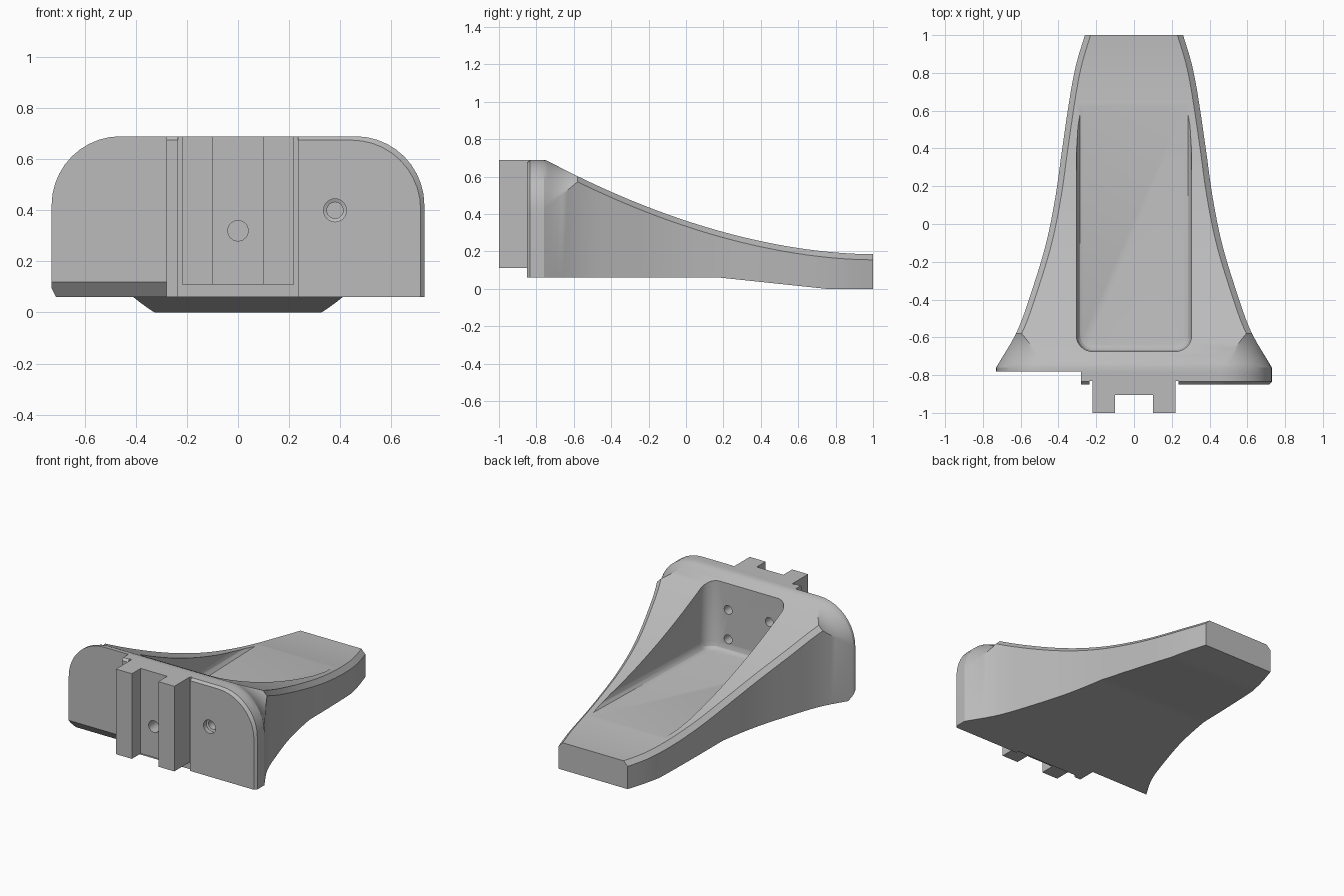
import bpy, bmesh
from math import pi, sin, cos

if "Cube" in bpy.data.objects:
    bpy.data.objects.remove(bpy.data.objects["Cube"])

grey = bpy.data.materials.new("plain grey")
grey.use_nodes = True
GREY = (0.5, 0.5, 0.5, 1)
grey.diffuse_color = GREY
grey.node_tree.nodes["Principled BSDF"].inputs["Base Color"].default_value = GREY


def loft(name, rings):
    """Skin equal-length closed rings and cap both ends."""
    bm = bmesh.new()
    loops = [[bm.verts.new(p) for p in ring] for ring in rings]
    n = len(loops[0])
    for a, b in zip(loops, loops[1:]):
        for i in range(n):
            j = (i + 1) % n
            bm.faces.new((a[i], a[j], b[j], b[i]))
    bm.faces.new(loops[0])
    bm.faces.new(loops[-1])
    bmesh.ops.recalc_face_normals(bm, faces=bm.faces)
    mesh = bpy.data.meshes.new(name)
    bm.to_mesh(mesh)
    bm.free()
    mesh.materials.append(grey)
    ob = bpy.data.objects.new(name, mesh)
    bpy.context.collection.objects.link(ob)
    return ob


def box(name, x0, x1, y0, y1, z0, z1):
    return loft(name, [[(x0, y0, z), (x1, y0, z), (x1, y1, z), (x0, y1, z)] for z in (z0, z1)])


def bore(name, x, z, stations):
    """Round cutter along y from (y, radius) stations."""
    return loft(name, [[(x + r * cos(2 * pi * i / 24), y, z + r * sin(2 * pi * i / 24))
                        for i in range(24)] for y, r in stations])


def cut(target, *cutters):
    bpy.context.view_layer.objects.active = target
    for c in cutters:
        m = target.modifiers.new("cut", 'BOOLEAN')
        m.operation, m.object, m.solver = 'DIFFERENCE', c, 'EXACT'
        bpy.ops.object.modifier_apply(modifier=m.name)
        bpy.data.objects.remove(c)


def curve(pts, t):
    """Smooth interpolation through (t, value) points."""
    def slope(i):
        a, b = pts[max(i - 1, 0)], pts[min(i + 1, len(pts) - 1)]
        return (b[1] - a[1]) / (b[0] - a[0])
    for i in range(len(pts) - 1):
        (a, va), (b, vb) = pts[i], pts[i + 1]
        if t <= b:
            u, h = (t - a) / (b - a), b - a
            return (va * (1 + 2 * u) * (1 - u) ** 2 + slope(i) * h * u * (1 - u) ** 2
                    + vb * u * u * (3 - 2 * u) + slope(i + 1) * h * u * u * (u - 1))
    return pts[-1][1]


# Body: cross-sections swept from the mounting plate to the narrow tip
WIDTH = [(-0.76, 0.73), (-0.57, 0.62), (-0.35, 0.54), (-0.1, 0.465), (0.15, 0.415),
         (0.4, 0.38), (0.7, 0.335), (0.85, 0.305), (1, 0.26)]


def top(y):
    return min(0.69, 0.185 + 0.179 * (1 - y) ** 1.85)


def section(y, inset=0):
    w = (0.73 if y < -0.76 else curve(WIDTH, y)) - inset
    t = top(y) - inset
    b = 0.06 * min(1, max(0, (0.75 - y) / 0.57))
    k = min(1, max(0, (y + 0.76) / 0.18))     # round corner fades to a chamfer
    r = 0.27 + (0.03 - 0.27) * k
    half = [(w, b)]
    for i in range(11):
        a, f = pi / 2 * i / 10, i / 10
        px = (1 - k) * cos(a) + k * (1 - f)
        pz = (1 - k) * sin(a) + k * f
        half.append((w - r + r * px, t - r + r * pz))
    return [(x, y, z) for x, z in half] + [(-x, y, z) for x, z in reversed(half)]


ys = [-0.835, -0.79, -0.76, -0.74, -0.72, -0.69, -0.66, -0.63, -0.6, -0.58]
ys += [-0.54 + 0.04 * i for i in range(18)] + [0.18]
ys += [0.22 + 0.06 * i for i in range(9)] + [0.75, 0.8, 0.85, 0.9, 0.95, 1]
body = loft("body", [section(-0.85, 0.015)] + [section(y) for y in ys])


# Scooped pocket with a gently rising floor
def pocket_ring(inset, lift):
    ring = []
    for cx, cy, start in ((0.22, 0.67, 0), (-0.22, 0.67, 1), (-0.22, -0.59, 2), (0.22, -0.59, 3)):
        for i in range(9):
            a = pi / 2 * (start + i / 8)
            x, y = cx + (0.085 - inset) * cos(a), cy + (0.085 - inset) * sin(a)
            ring.append((x, y, 0.2 + 0.023 * y + lift))
    return ring


pocket = loft("pocket_cutter", [pocket_ring(*p) for p in
                                ((0.035, 0), (0.02, 0.006), (0.008, 0.02), (0, 0.05), (0, 1))])

# Recessed right face with a bevelled lower edge, and the channel for the rail
step_profile = ((-1, -0.1), (-0.68, 0), (-0.78, 0.12), (-0.78, 0.8), (-1, 0.8))
step = loft("step_cutter", [[(x, y, z) for y, z in step_profile] for x in (-1, -0.28)])
channel = box("channel_cutter", -0.235, 0.235, -1, -0.83, -0.1, 1)
cut(body, pocket, step, channel)

# Bolt holes through the front wall and one countersunk hole in the plate
for x in (-0.155, 0.155):
    for z in (0.27, 0.47):
        cut(body, bore("bolt_cutter", x, z, ((-0.6, 0.03), (-0.77, 0.03))))
cut(body, bore("countersink_cutter", 0.38, 0.4,
               ((-0.9, 0.045), (-0.82, 0.045), (-0.815, 0.032), (-0.74, 0.032))))
cut(body, bore("centre_cutter", 0, 0.32, ((-0.9, 0.04), (-0.75, 0.04))))

# Grooved mounting rail
rail_profile = ((-0.22, -1), (-0.1, -1), (-0.1, -0.905), (0.1, -0.905),
                (0.1, -1), (0.22, -1), (0.22, -0.83), (-0.22, -0.83))
rail = loft("mounting_rail", [[(x, y, z) for x, y in rail_profile] for z in (0.11, 0.69)])
cut(rail, bore("rail_hole_cutter", 0, 0.32, ((-0.95, 0.04), (-0.8, 0.04))))

# Smooth curved surfaces, crisp edges
bpy.ops.object.select_all(action='DESELECT')
for ob in (body, rail):
    ob.select_set(True)
bpy.context.view_layer.objects.active = body
bpy.ops.object.shade_smooth_by_angle(angle=pi / 7)
